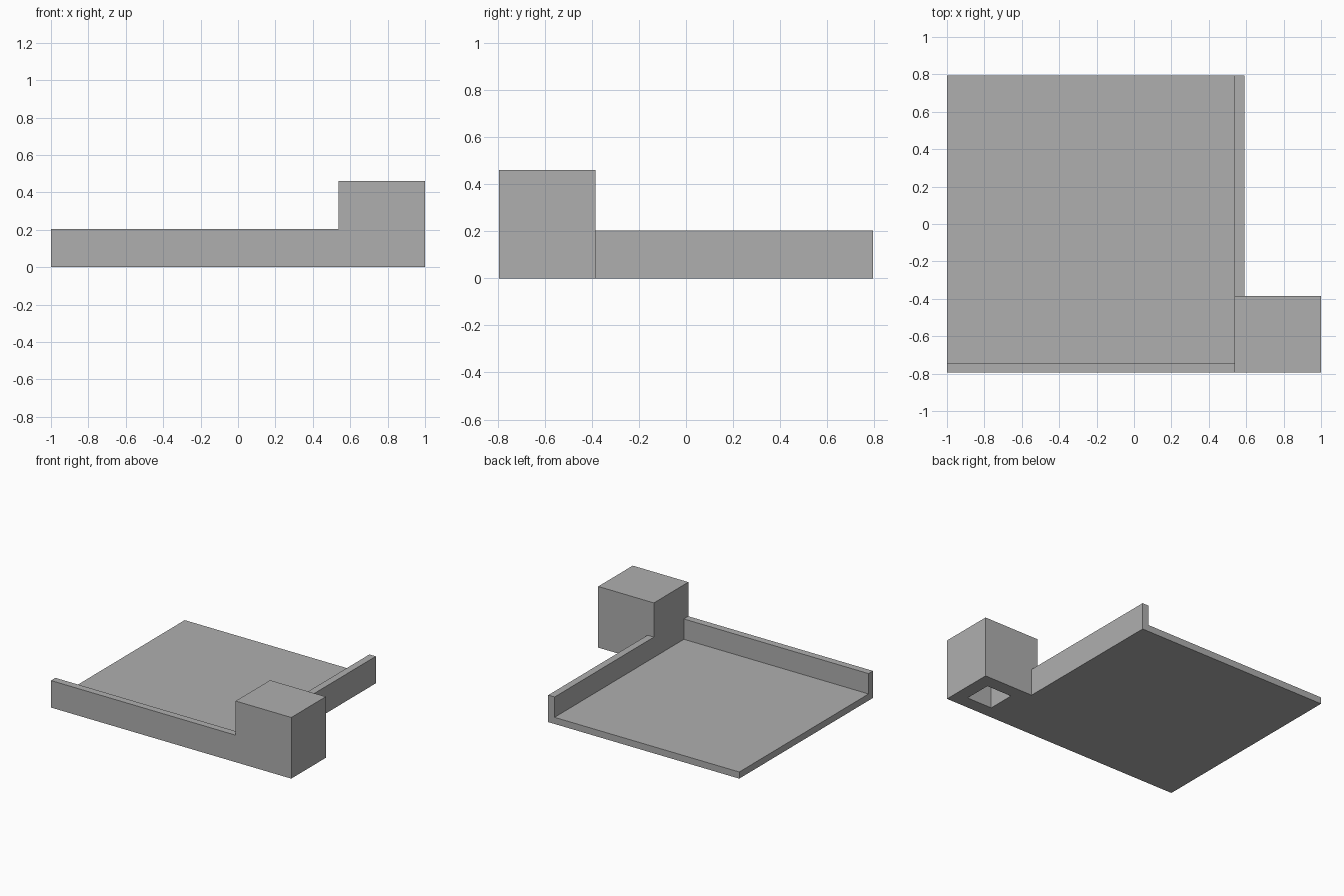
import bpy
import bmesh
from mathutils import Vector

default = bpy.data.objects.get("Cube")
if default:
    bpy.data.objects.remove(default, do_unlink=True)

# Single grey finish
grey = bpy.data.materials.new("mid grey")
grey.use_nodes = True
colour = (0.43, 0.43, 0.43, 1)
grey.diffuse_color = colour
grey.node_tree.nodes["Principled BSDF"].inputs["Base Color"].default_value = colour


def box(name, low, high):
    """Axis-aligned box between two opposite corners."""
    low, high = Vector(low), Vector(high)
    bm = bmesh.new()
    bmesh.ops.create_cube(bm, size=1)
    bmesh.ops.scale(bm, vec=high - low, verts=bm.verts)
    bmesh.ops.translate(bm, vec=(low + high) / 2, verts=bm.verts)
    mesh = bpy.data.meshes.new(name)
    bm.to_mesh(mesh)
    bm.free()
    mesh.materials.append(grey)
    obj = bpy.data.objects.new(name, mesh)
    bpy.context.collection.objects.link(obj)
    return obj


half_y = 0.795
wall_in, wall_out = 0.537, 0.59      # inner and outer faces of the side wall
front_in = -0.742                    # inner face of the front wall
block_back = -0.385
floor_top, wall_top, block_top = 0.05, 0.203, 0.46

# Tray: floor slab with a wall along the front and one along the side
box("tray_floor", (-1, front_in, 0), (wall_in, half_y, floor_top))
box("front_wall", (-1, -half_y, 0), (wall_in, front_in, wall_top))
box("side_wall", (wall_in, block_back, 0), (wall_out, half_y, wall_top))

# Corner block with a square socket in its underside
block = box("corner_block", (wall_in, -half_y, 0), (1, block_back, block_top))
margin = 0.1
cutter = box("socket_cutter",
             (wall_out + margin, -half_y + margin, -margin),
             (1 - margin, block_back - margin, block_top - margin))
socket = block.modifiers.new("socket", 'BOOLEAN')
socket.operation = 'DIFFERENCE'
socket.solver = 'EXACT'
socket.object = cutter
cutter.hide_render = True
cutter.display_type = 'WIRE'
cutter.hide_set(True)
